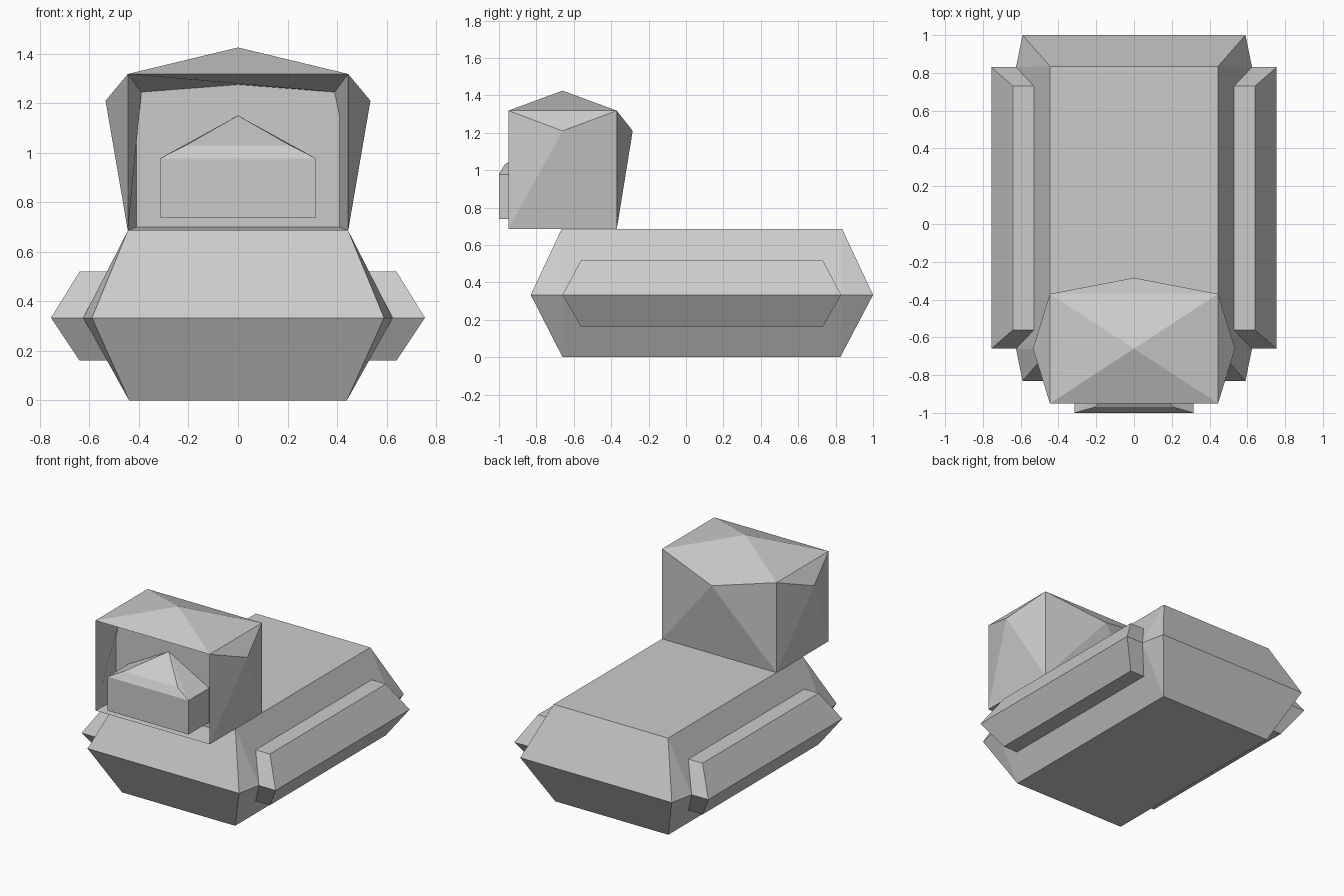
import bpy, bmesh, math

if "Cube" in bpy.data.objects:
    bpy.data.objects.remove(bpy.data.objects["Cube"])


def finish(name, bm):
    bmesh.ops.recalc_face_normals(bm, faces=bm.faces)
    mesh = bpy.data.meshes.new(name)
    bm.to_mesh(mesh)
    bm.free()
    obj = bpy.data.objects.new(name, mesh)
    bpy.context.collection.objects.link(obj)
    return obj


def hull(name, points):
    """Flat-faced convex solid around a few section points."""
    bm = bmesh.new()
    for p in points:
        bm.verts.new(p)
    bmesh.ops.convex_hull(bm, input=bm.verts)
    bmesh.ops.dissolve_limit(bm, angle_limit=math.radians(1), verts=bm.verts, edges=bm.edges)
    return finish(name, bm)


def rect(x0, x1, y0, y1, z):
    return [(x, y, z) for x in (x0, x1) for y in (y0, y1)]


# Hull: narrow bottom and deck, wide eight-sided waist
hull("body",
     rect(-0.44, 0.44, -0.66, 0.825, 0)
     + rect(-0.59, 0.59, -0.83, 1.0, 0.333)
     + rect(-0.625, 0.625, -0.66, 0.83, 0.333)
     + rect(-0.445, 0.445, -0.665, 0.835, 0.685))

# Side pods: bevelled bars set into the hull
for side, label in ((-1, "left"), (1, "right")):
    hull("side_pod_" + label,
         rect(side * 0.48, side * 0.64, -0.56, 0.73, 0.16)
         + rect(side * 0.48, side * 0.755, -0.66, 0.83, 0.333)
         + rect(side * 0.48, side * 0.64, -0.56, 0.73, 0.52))

# Head: box with raised centres on top, sides and back, recessed front
bm = bmesh.new()
W, F, B, Z0, Z1 = 0.445, -0.95, -0.37, 0.685, 1.318
low = [bm.verts.new(p) for p in ((-W, F, Z0), (W, F, Z0), (W, B, Z0), (-W, B, Z0))]
top = [bm.verts.new((v.co.x, v.co.y, Z1)) for v in low]
bm.faces.new(low)


def peaked(ring, peak):
    c = bm.verts.new(peak)
    for i in range(4):
        bm.faces.new((ring[i], ring[(i + 1) % 4], c))


peaked(top, (0, -0.66, 1.425))
peaked((low[1], low[2], top[2], top[1]), (0.535, -0.66, 1.21))
peaked((low[2], low[3], top[3], top[2]), (0, -0.285, 1.21))
peaked((low[3], low[0], top[0], top[3]), (-0.535, -0.66, 1.21))

# Recess walls and back panel
panel = [bm.verts.new((x, -0.77, z)) for x, z in
         ((-0.41, 0.70), (0.41, 0.70), (0.41, 1.15), (0.39, 1.245),
          (0, 1.275), (-0.39, 1.245), (-0.41, 1.15))]
bm.faces.new((low[0], low[1], panel[1], panel[0]))
bm.faces.new((low[1], top[1], panel[3], panel[2], panel[1]))
bm.faces.new((top[1], top[0], panel[5], panel[4], panel[3]))
bm.faces.new((top[0], low[0], panel[0], panel[6], panel[5]))
bm.faces.new(panel)
finish("head", bm)

# Snout: block with a hipped roof, standing out of the recess
hull("snout",
     rect(-0.315, 0.315, -1.0, -0.765, 0.738)
     + rect(-0.315, 0.315, -1.0, -0.765, 0.977)
     + [(-0.21, -0.97, 1.03), (0.21, -0.97, 1.03), (0, -0.77, 1.15), (0, -0.765, 1.15)])
